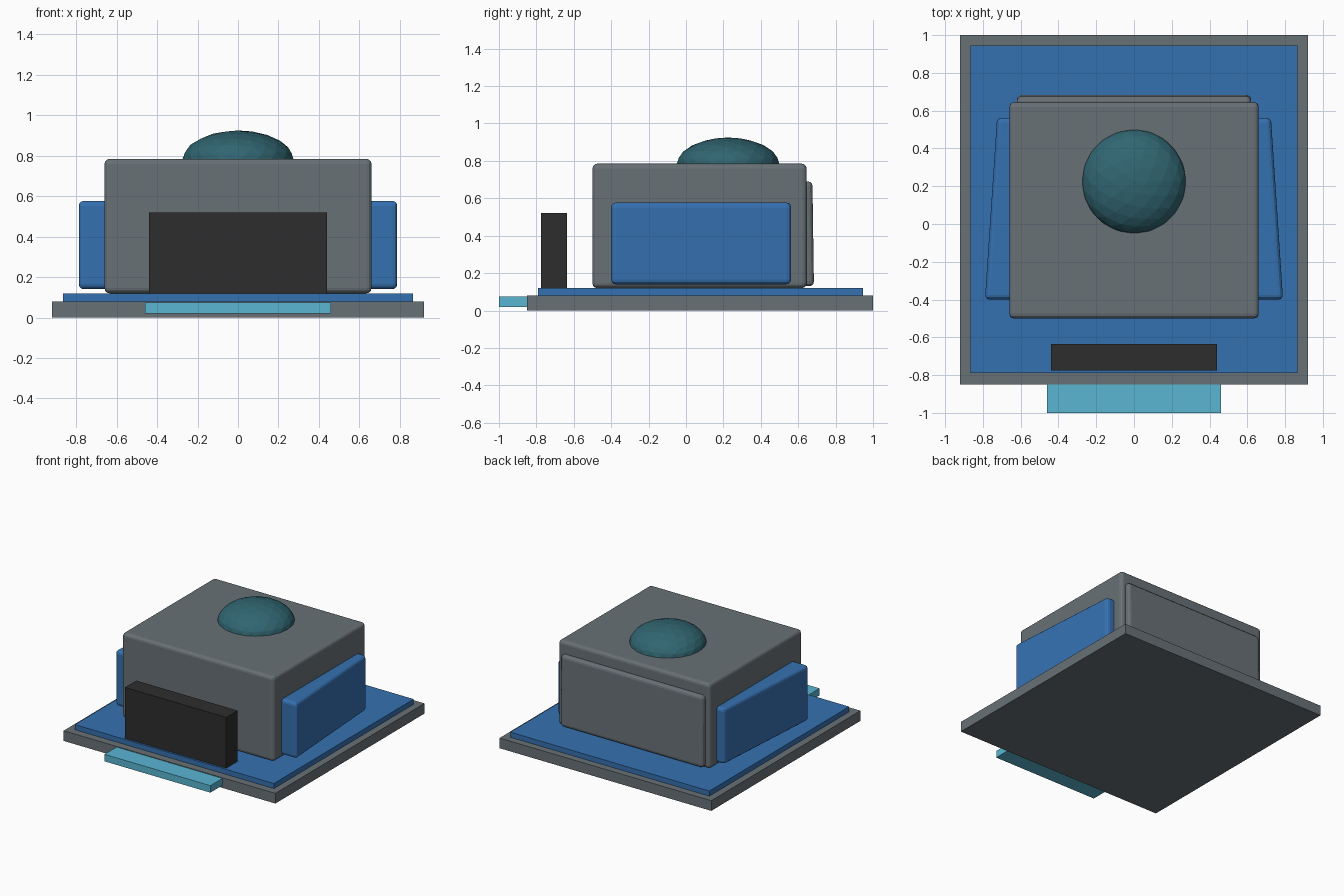
import bpy
import bmesh

if "Cube" in bpy.data.objects:
    bpy.data.objects.remove(bpy.data.objects["Cube"], do_unlink=True)


def material(name, rgb):
    mat = bpy.data.materials.new(name)
    mat.use_nodes = True
    color = (*rgb, 1)
    mat.diffuse_color = color
    mat.node_tree.nodes["Principled BSDF"].inputs["Base Color"].default_value = color
    return mat


grey = material("slate grey", (0.14, 0.165, 0.18))
blue = material("blue", (0.036, 0.165, 0.44))
teal = material("dark teal", (0.03, 0.13, 0.165))
cyan = material("light cyan", (0.1, 0.46, 0.65))
black = material("charcoal", (0.027, 0.027, 0.027))


def finish(name, bm, mat):
    mesh = bpy.data.meshes.new(name)
    bm.to_mesh(mesh)
    bm.free()
    mesh.materials.append(mat)
    obj = bpy.data.objects.new(name, mesh)
    bpy.context.collection.objects.link(obj)
    return obj


def box(name, xs, ys, zs, mat, bevel=0, slant=0, lean=0):
    """Box between limits; slant shifts x along y, lean shifts y along z."""
    bm = bmesh.new()
    bmesh.ops.create_cube(bm, size=1)
    for v in bm.verts:
        signs = tuple(v.co)
        v.co = [lim[0] if s < 0 else lim[1] for s, lim in zip(signs, (xs, ys, zs))]
        v.co.x += slant * signs[1]
        v.co.y += lean * signs[2]
    obj = finish(name, bm, mat)
    if bevel:
        mod = obj.modifiers.new("rounded edges", "BEVEL")
        mod.width = bevel
        mod.segments = 3
    return obj


# Stepped base with front lip
box("base_plate", (-0.92, 0.92), (-0.85, 1), (0, 0.08), grey)
box("deck", (-0.865, 0.865), (-0.79, 0.945), (0.08, 0.12), blue)
box("front_lip", (-0.46, 0.46), (-1, -0.85), (0.02, 0.075), cyan)

# Main body, rear panel and front screen
box("body", (-0.66, 0.66), (-0.5, 0.645), (0.12, 0.785), grey, bevel=0.025)
box("rear_panel", (-0.62, 0.62), (0.55, 0.68), (0.13, 0.69), grey, bevel=0.025, lean=-0.008)
box("front_screen", (-0.44, 0.44), (-0.775, -0.635), (0.12, 0.52), black)

# Angled side panels, closer to the body at the rear
for side, sign in (("left", 1), ("right", -1)):
    xs = sorted((sign * 0.59, sign * 0.757))
    box(side + "_side_panel", xs, (-0.4, 0.562), (0.14, 0.577), blue,
        bevel=0.025, slant=-sign * 0.064)

# Flattened faceted dome
bm = bmesh.new()
bmesh.ops.create_icosphere(bm, subdivisions=3, radius=1)
for v in bm.verts:
    v.co = (v.co.x * 0.277, v.co.y * 0.277 + 0.225, v.co.z * 0.15 + 0.775)
finish("roof_dome", bm, teal)
